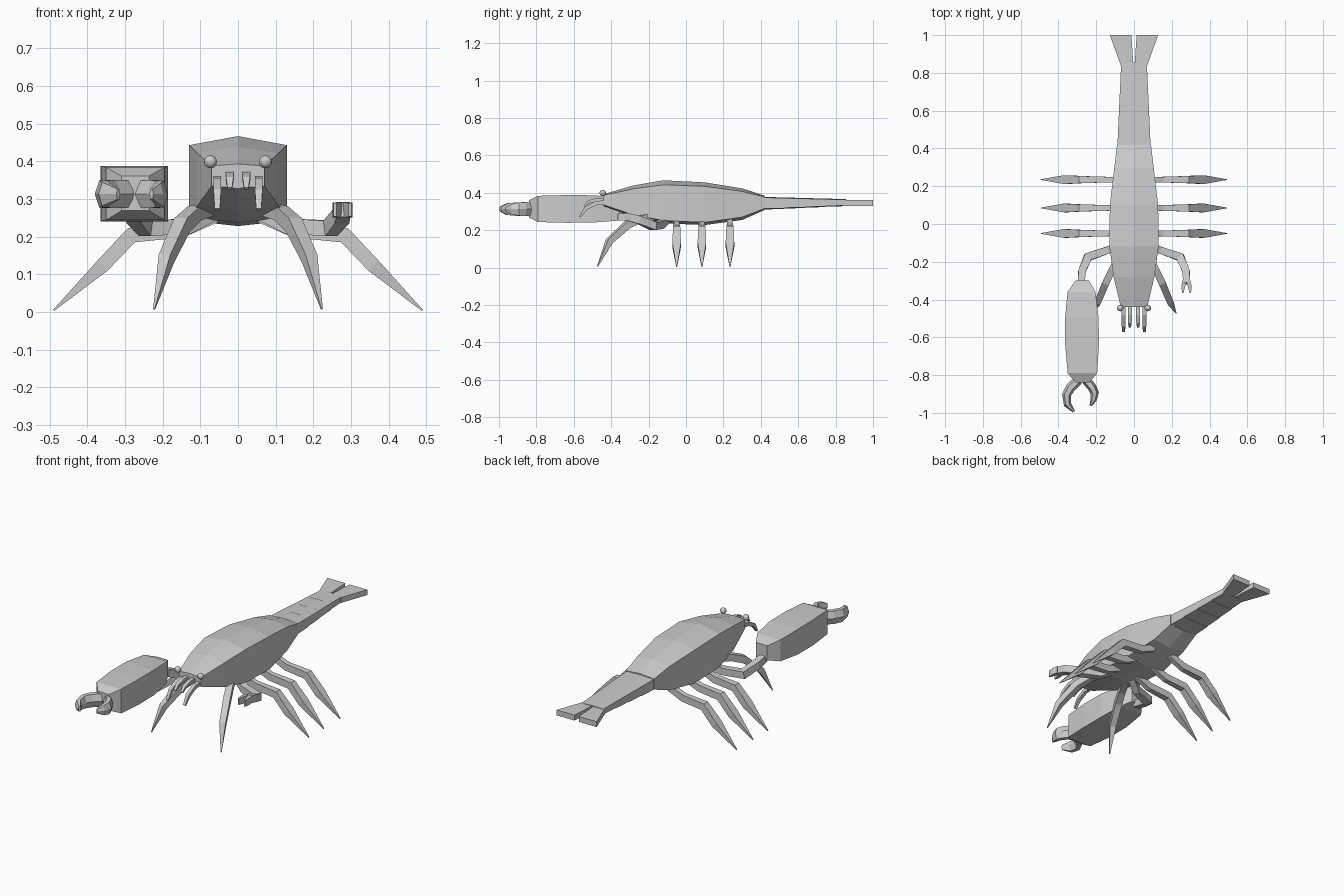
import bpy, bmesh
from mathutils import Vector


def loft(name, rings):
    """Skin a list of equal-sized vertex rings and cap both ends."""
    bm = bmesh.new()
    loops = [[bm.verts.new(p) for p in r] for r in rings]
    n = len(loops[0])
    for a, b in zip(loops, loops[1:]):
        for i in range(n):
            j = (i + 1) % n
            bm.faces.new((a[i], a[j], b[j], b[i]))
    bm.faces.new(loops[0])
    bm.faces.new(loops[-1])
    bmesh.ops.recalc_face_normals(bm, faces=bm.faces)
    me = bpy.data.meshes.new(name)
    bm.to_mesh(me)
    bm.free()
    ob = bpy.data.objects.new(name, me)
    bpy.context.collection.objects.link(ob)
    return ob


SQUARE = [(-1, -1), (1, -1), (1, 1), (-1, 1)]
HEX = [(-1, 0), (-.5, -1), (.5, -1), (1, 0), (.5, 1), (-.5, 1)]


def limb(name, path, profile=SQUARE, side=1):
    """Sweep a profile along (x, y, z, half width, half height) points."""
    pts = [Vector((p[0] * side, p[1], p[2])) for p in path]
    rings = []
    for i, p in enumerate(pts):
        dirs = []
        if i > 0:
            dirs.append((p - pts[i - 1]).normalized())
        if i < len(pts) - 1:
            dirs.append((pts[i + 1] - p).normalized())
        t = sum(dirs, Vector()).normalized()
        s = t.cross(Vector((0, 0, 1))).normalized()
        u = s.cross(t)
        w, h = path[i][3:]
        rings.append([p + s * a * w + u * b * h for a, b in profile])
    return loft(name, rings)


def shell(name, stations):
    """Ridged hexagonal shell: (y, half width, ridge, shoulder, hip, keel)."""
    return loft(name, [[(0, y, top), (w, y, sh), (w, y, hip), (0, y, keel),
                        (-w, y, hip), (-w, y, sh)]
                       for y, w, top, sh, hip, keel in stations])


# Carapace
shell("carapace", [
    (-.44, .070, .393, .388, .335, .328),
    (-.28, .108, .440, .422, .282, .272),
    (-.12, .130, .467, .443, .252, .237),
    (.10, .128, .456, .435, .242, .228),
    (.30, .104, .424, .408, .270, .255),
    (.42, .090, .385, .378, .316, .308)])

# Overlapping tail segments
ys = [.41, .52, .63, .74, .85]
for i in range(4):
    w, c, h = .092 - .005 * i, .345 + .001 * i, .034 - .004 * i
    shell(f"tail_segment_{i + 1}", [
        (ys[i], w - .004, c + h, c + h - .004, c - h + .004, c - h),
        (ys[i + 1] + .005, w - .009, c + h - .004, c + h - .007, c - h + .006, c - h + .003)])

for side, tag in ((1, "right"), (-1, "left")):
    # Tail fan
    loft(f"tail_fan_{tag}", [
        [(x * side, y, z) for x, z in ((a, .331), (b, .331), (b, .362), (a, .362))]
        for y, a, b in ((.84, .003, .070), (1.0, .014, .128))])

    # Walking legs
    for i, y in enumerate((-.05, .085, .235)):
        limb(f"walking_leg_{tag}_{i + 1}", [
            (.06, y, .255, .014, .018), (.15, y, .217, .015, .020),
            (.283, y, .204, .019, .021), (.36, y, .123, .023, .019),
            (.49, y, .004, .002, .002)], side=side)

    # Forward pointing legs
    limb(f"front_leg_{tag}", [
        (.075, -.16, .275, .017, .018), (.115, -.24, .262, .018, .019),
        (.148, -.31, .232, .019, .020), (.190, -.41, .142, .017, .016),
        (.223, -.473, .007, .002, .002)], side=side)

    # Arms carrying the claws
    limb(f"claw_arm_{tag}", [
        (.07, -.10, .260, .018, .018), (.135, -.137, .228, .019, .020),
        (.245, -.175, .222, .023, .021), (.275, -.25, .255, .020, .021),
        (.280, -.315, .272, .018, .020)], side=side)

    # Eyes
    bpy.ops.mesh.primitive_uv_sphere_add(segments=16, ring_count=8, radius=.017,
                                         location=(.073 * side, -.445, .399))
    bpy.context.object.name = f"eye_{tag}"
    bpy.ops.object.shade_smooth()

    # Mouth feelers
    limb(f"outer_feeler_{tag}", [
        (.055, -.41, .352, .010, .011), (.055, -.48, .345, .010, .011),
        (.055, -.535, .318, .010, .010), (.055, -.567, .272, .007, .005)], side=side)
    limb(f"inner_feeler_{tag}", [
        (.022, -.41, .365, .010, .009), (.022, -.48, .363, .011, .009),
        (.022, -.52, .352, .010, .008), (.022, -.545, .328, .006, .004)], side=side)

# Small claw fingers
for x, dx, tag in ((.268, -.010, "inner"), (.288, .010, "outer")):
    limb(f"small_claw_finger_{tag}", [
        (x, -.30, .271, .011, .020), (x + dx * .7, -.33, .271, .010, .020),
        (x + dx, -.365, .271, .004, .018)])

# Big claw hand
loft("big_claw_hand", [
    [(x + a * w, y, z + b * h) for a, b in SQUARE]
    for y, x, z, w, h in (
        (-.30, -.274, .312, .036, .042), (-.36, -.278, .314, .074, .062),
        (-.50, -.276, .314, .089, .073), (-.64, -.275, .314, .089, .074),
        (-.79, -.273, .314, .078, .070), (-.84, -.273, .315, .036, .046))])

# Big claw pincers
limb("big_claw_pincer_outer", [
    (-.295, -.825, .313, .026, .036), (-.335, -.865, .313, .026, .037),
    (-.357, -.905, .313, .024, .036), (-.352, -.955, .313, .020, .031),
    (-.318, -.993, .313, .007, .014)], HEX)
limb("big_claw_pincer_inner", [
    (-.255, -.825, .313, .024, .036), (-.222, -.865, .313, .024, .037),
    (-.208, -.895, .313, .022, .035), (-.214, -.930, .313, .017, .028),
    (-.230, -.962, .313, .006, .013)], HEX)
